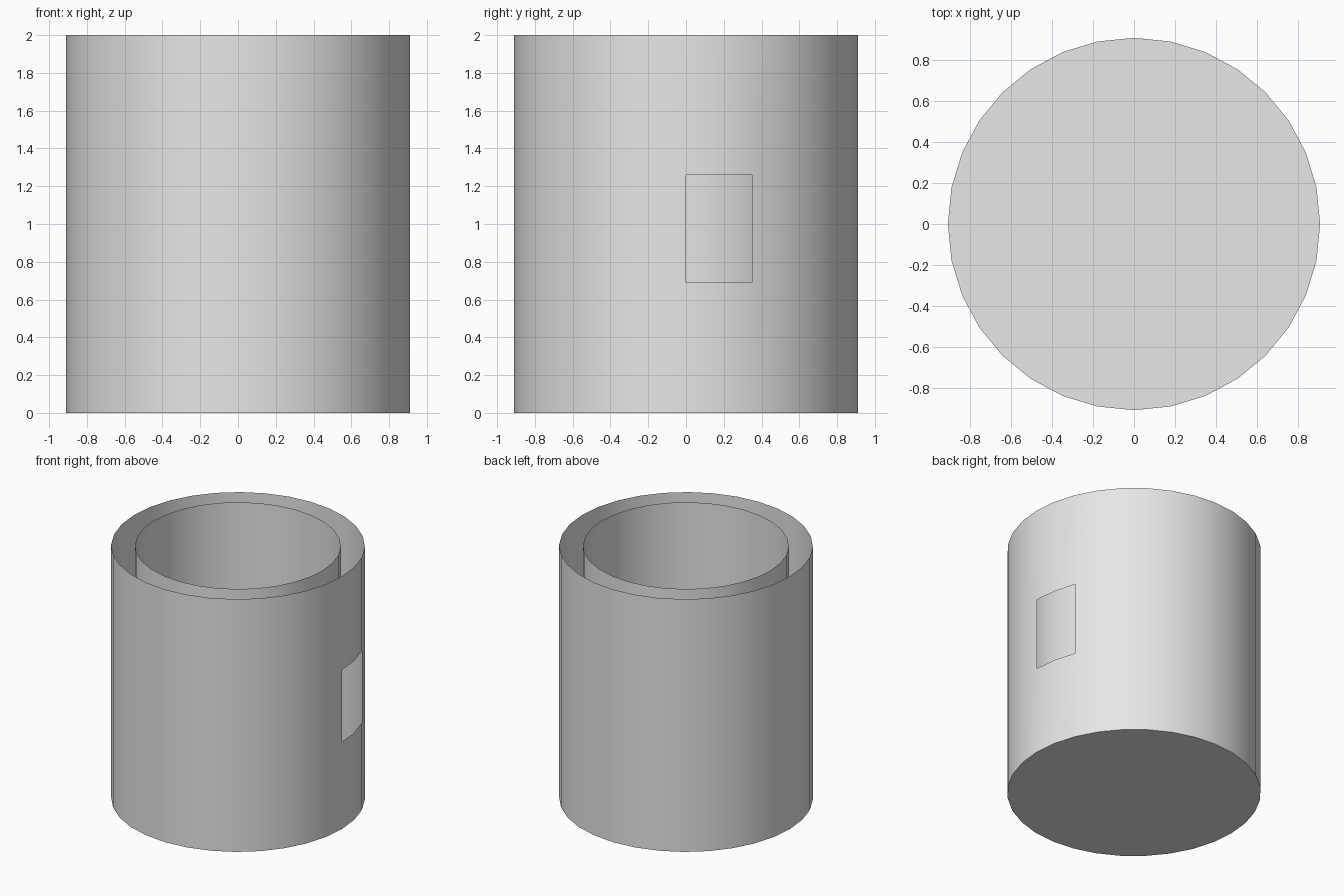
import bpy
import bmesh
from math import cos, sin, tau

SIDES = 32

if "Cube" in bpy.data.objects:
    bpy.data.objects.remove(bpy.data.objects["Cube"], do_unlink=True)

grey = bpy.data.materials.new("light grey")
grey.use_nodes = True
colour = (0.8, 0.8, 0.8, 1)
grey.diffuse_color = colour
grey.node_tree.nodes["Principled BSDF"].inputs["Base Color"].default_value = colour


def tube(name, radius, heights, floor=False, window=()):
    """Thin open-topped tube; window lists (row, side) faces left out."""
    bm = bmesh.new()
    rings = [[bm.verts.new((radius * cos(tau * i / SIDES),
                            radius * sin(tau * i / SIDES), z))
              for i in range(SIDES)] for z in heights]
    for row, (low, high) in enumerate(zip(rings, rings[1:])):
        for i in range(SIDES):
            if (row, i) not in window:
                j = (i + 1) % SIDES
                bm.faces.new((low[i], low[j], high[j], high[i]))
    if floor:
        bm.faces.new(rings[0][::-1])
    mesh = bpy.data.meshes.new(name)
    bm.to_mesh(mesh)
    bm.free()
    mesh.materials.append(grey)
    obj = bpy.data.objects.new(name, mesh)
    bpy.context.collection.objects.link(obj)
    bpy.ops.object.select_all(action="DESELECT")
    obj.select_set(True)
    bpy.context.view_layer.objects.active = obj
    bpy.ops.object.shade_smooth_by_angle()
    return obj


# Outer wall with floor and a two-facet opening on the left side
tube("outer_wall", 0.91, (0, 0.69, 1.26, 2), floor=True, window={(1, 0), (1, 1)})

# Inner wall standing on the same floor
tube("inner_wall", 0.738, (0, 2))
